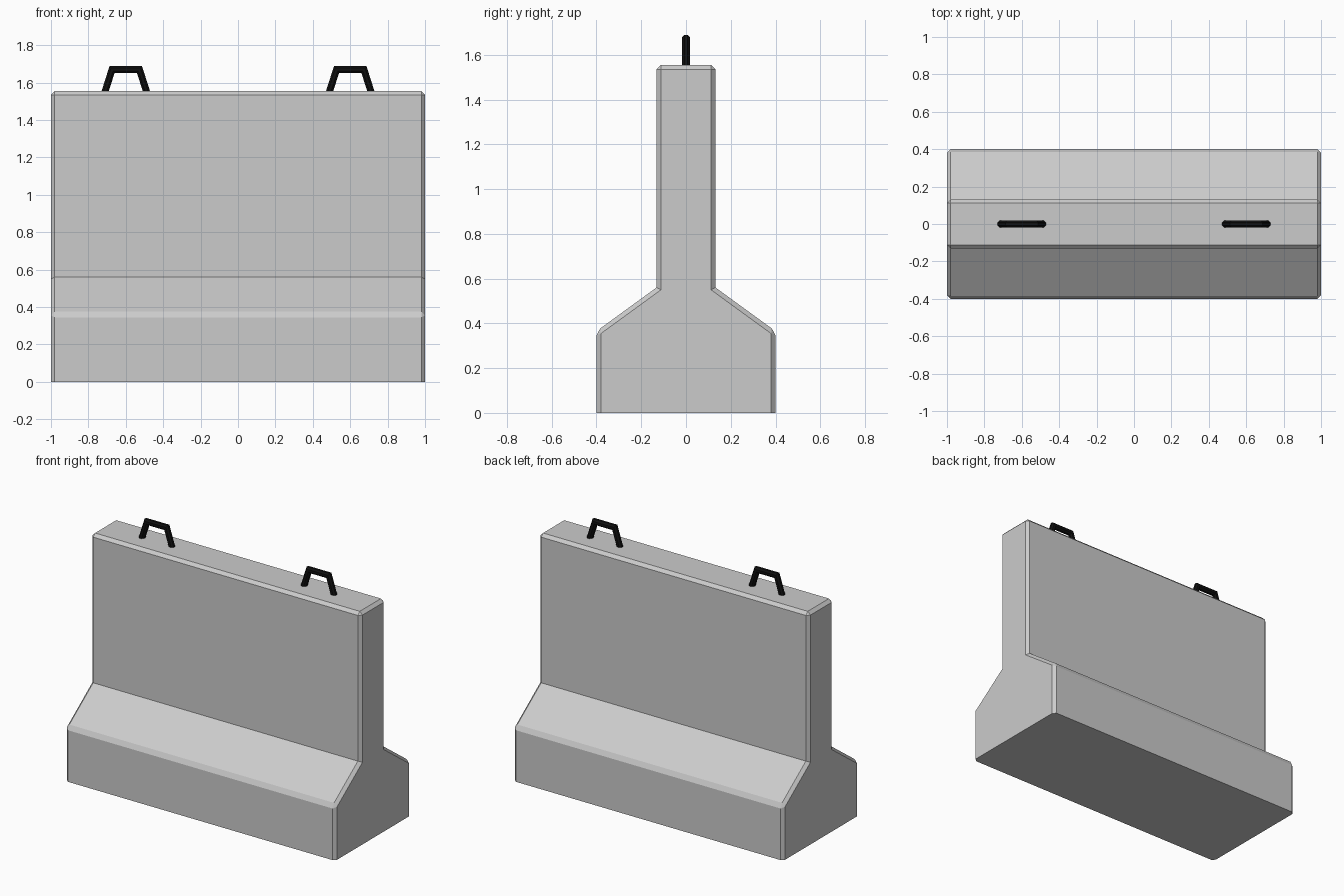
import bpy, bmesh, math
from mathutils import Vector

if "Cube" in bpy.data.objects:
    bpy.data.objects.remove(bpy.data.objects["Cube"])


def make_object(name, bm, material=None):
    bmesh.ops.recalc_face_normals(bm, faces=bm.faces)
    mesh = bpy.data.meshes.new(name)
    bm.to_mesh(mesh)
    bm.free()
    obj = bpy.data.objects.new(name, mesh)
    bpy.context.collection.objects.link(obj)
    if material:
        mesh.materials.append(material)
    return obj


# Concrete block: extruded profile with chamfered convex edges
half = [(0.4, 0), (0.4, 0.365), (0.132, 0.56), (0.132, 1.555)]
profile = half + [(-y, z) for y, z in reversed(half)]
bm = bmesh.new()
face = bm.faces.new([bm.verts.new((-1, y, z)) for y, z in profile])
ext = bmesh.ops.extrude_face_region(bm, geom=[face])
bmesh.ops.translate(bm, vec=(2, 0, 0),
                    verts=[g for g in ext["geom"] if isinstance(g, bmesh.types.BMVert)])
bmesh.ops.recalc_face_normals(bm, faces=bm.faces)


def chamfered(e):
    a, b = (v.co for v in e.verts)
    on_ground = a.z < 0.001 and b.z < 0.001
    return not on_ground and e.is_convex


bmesh.ops.bevel(bm, geom=[e for e in bm.edges if chamfered(e)], offset=0.02,
                offset_type='OFFSET', segments=1, affect='EDGES', clamp_overlap=True)
make_object("concrete_barrier", bm)

# Lifting handles: eight-sided bars with mitred corners
black = bpy.data.materials.new("black_steel")
black.diffuse_color = (0.005, 0.005, 0.005, 1)
black.use_nodes = True
black.node_tree.nodes["Principled BSDF"].inputs["Base Color"].default_value = black.diffuse_color
PATH = [Vector(p) for p in ((-0.118, 1.53), (-0.073, 1.671), (0.073, 1.671), (0.118, 1.53))]
RADIUS, SIDES = 0.02, 8


def lifting_handle(name, x):
    bm = bmesh.new()
    rings = []
    for i, p in enumerate(PATH):
        before = (p - PATH[max(i - 1, 0)]).normalized()
        after = (PATH[min(i + 1, 3)] - p).normalized()
        tangent = (before + after).normalized()
        normal = Vector((-tangent.y, tangent.x))
        stretch = 1 / tangent.dot(after if i < 3 else before)
        ring = []
        for k in range(SIDES):
            a = math.tau * (k + 0.5) / SIDES
            q = p + normal * (RADIUS * stretch * math.cos(a))
            ring.append(bm.verts.new((x + q.x, RADIUS * math.sin(a), q.y)))
        rings.append(ring)
    for r, s in zip(rings, rings[1:]):
        for k in range(SIDES):
            n = (k + 1) % SIDES
            bm.faces.new((r[k], r[n], s[n], s[k]))
    bm.faces.new(rings[0])
    bm.faces.new(rings[-1])
    make_object(name, bm, black)


lifting_handle("left_lifting_handle", -0.6)
lifting_handle("right_lifting_handle", 0.6)
